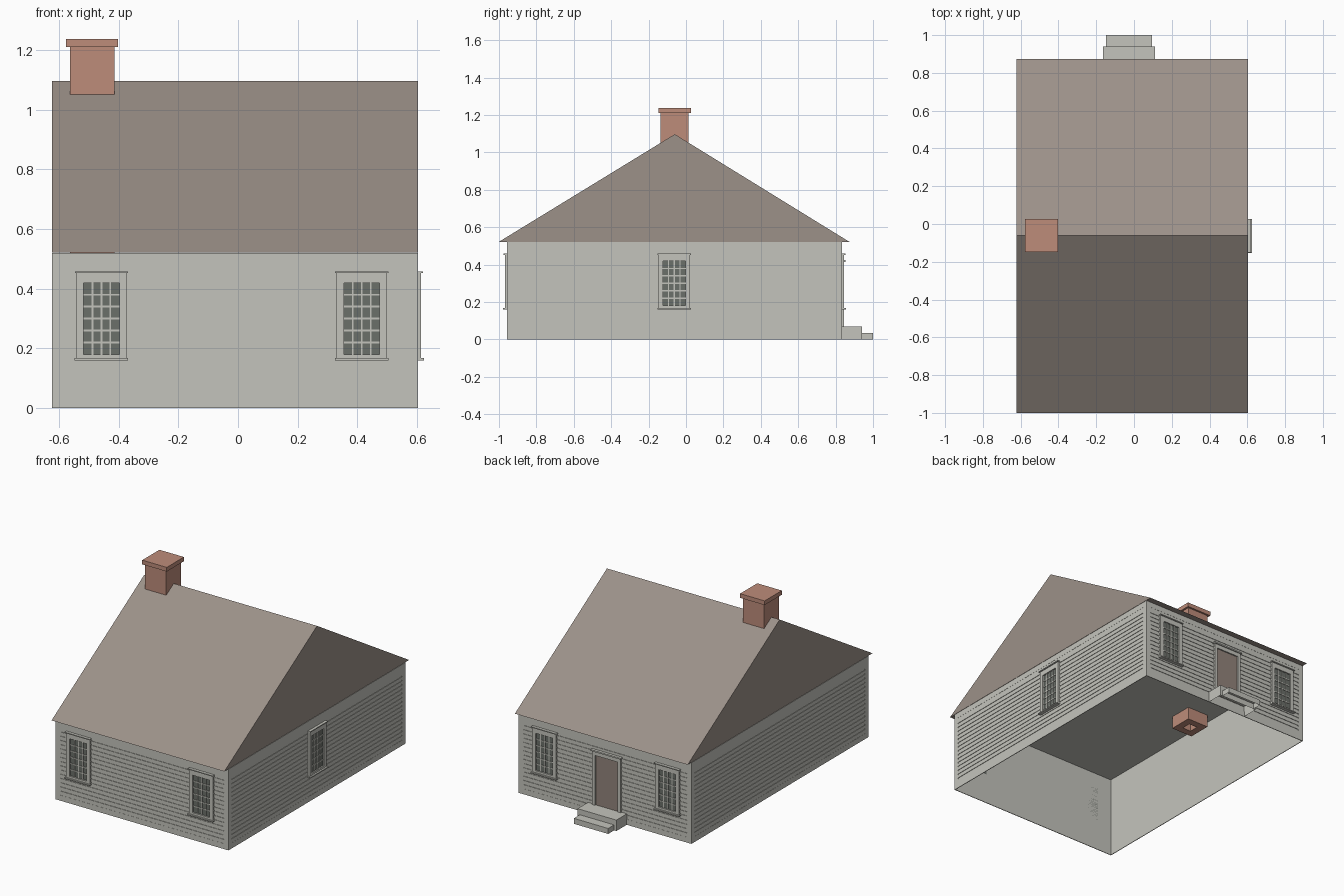
import bpy, bmesh

old = bpy.data.objects.get("Cube")
if old:
    bpy.data.objects.remove(old, do_unlink=True)


def material(name, hexcode):
    channels = [int(hexcode[i:i + 2], 16) / 255 for i in (0, 2, 4)]
    rgba = [c / 12.92 if c < 0.04 else ((c + 0.055) / 1.055) ** 2.4 for c in channels] + [1]
    mat = bpy.data.materials.new(name)
    mat.use_nodes = True
    mat.diffuse_color = rgba
    mat.node_tree.nodes["Principled BSDF"].inputs["Base Color"].default_value = rgba
    return mat


PAINT = material("weathered_grey_paint", "c4c4bc")
ROOF = material("roof_brown_grey", "9c9189")
BRICK = material("brick_red", "bd8c7a")
GLASS = material("dark_glass", "6b706a")
DOOR = material("door_brown", "93857c")


def add_box(bm, x, y, z, bottom=True, index=0):
    """Box from (min, max) pairs; the bottom face may be left open."""
    v = [bm.verts.new((a, b, c)) for c in sorted(z) for b in sorted(y) for a in sorted(x)]
    quads = [(0, 1, 5, 4), (1, 3, 7, 5), (3, 2, 6, 7), (2, 0, 4, 6), (4, 5, 7, 6)]
    if bottom:
        quads.append((0, 2, 3, 1))
    for q in quads:
        bm.faces.new([v[i] for i in q]).material_index = index


def finish(name, bm, *mats):
    mesh = bpy.data.meshes.new(name)
    bm.to_mesh(mesh)
    bm.free()
    for m in mats:
        mesh.materials.append(m)
    obj = bpy.data.objects.new(name, mesh)
    bpy.context.collection.objects.link(obj)
    return obj


def simple_box(name, mat, x, y, z, bottom=True):
    bm = bmesh.new()
    add_box(bm, x, y, z, bottom)
    return finish(name, bm, mat)


# Wall planes: axis of the outward normal, direction, and plane position
X0, X1, Y0, Y1, EAVE = -0.619, 0.599, -0.954, 0.831, 0.52
WALLS = {"front": ("y", -1, Y0), "back": ("y", 1, Y1), "left": ("x", 1, X1), "right": ("x", -1, X0)}
TRIM = 0.004


def on_wall(bm, side, u, z, d, index=0):
    """Box on a wall: u along the wall, d outward from it."""
    axis, sign, plane = WALLS[side]
    depth = [plane + sign * k for k in d]
    x, y = (u, depth) if axis == "y" else (depth, u)
    add_box(bm, x, y, z, True, index)


# Wall shell, open underneath with a flat ceiling
simple_box("house_walls", PAINT, (X0, X1), (Y0, Y1), (0, EAVE), bottom=False)

# Corner, sill and frieze boards with lapped siding between them
PITCH, FIRST, GROOVE = 0.0271, 0.065, 0.004
for side, (axis, sign, plane) in WALLS.items():
    a, b = (X0, X1) if axis == "y" else (Y0, Y1)
    end = TRIM if axis == "y" else 0
    bm = bmesh.new()
    on_wall(bm, side, (a - end, a + 0.029), (0, EAVE), (0, TRIM))
    on_wall(bm, side, (b - 0.029, b + end), (0, EAVE), (0, TRIM))
    for z in ((0, 0.035), (0.485, EAVE)):
        on_wall(bm, side, (a + 0.029, b - 0.029), z, (0, TRIM))
    finish(side + "_trim_boards", bm, PAINT)

    bm = bmesh.new()
    low = 0.035
    for i in range(16):
        line = FIRST + PITCH * i
        high = line - GROOVE if i < 15 else 0.485
        on_wall(bm, side, (a + 0.029, b - 0.029), (low, high), (0, 0.003))
        low = line + GROOVE
    finish(side + "_siding", bm, PAINT)


def window(name, side, centre):
    """Framed sash of four by six panes with a head cap and a sill."""
    bm = bmesh.new()
    half, pane_half, bottom, top = 0.085, 0.06, 0.18, 0.42
    # casing
    for s in (-1, 1):
        on_wall(bm, side, (centre + s * pane_half, centre + s * half), (0.165, 0.455), (0, 0.014))
    span = (centre - pane_half, centre + pane_half)
    on_wall(bm, side, span, (0.165, bottom), (0, 0.014))
    on_wall(bm, side, span, (top, 0.455), (0, 0.014))
    # cap and sill
    on_wall(bm, side, (centre - 0.089, centre + 0.089), (0.452, 0.458), (0, 0.021))
    on_wall(bm, side, (centre - 0.09, centre + 0.09), (0.16, 0.167), (0, 0.025))
    # glass and glazing bars
    on_wall(bm, side, span, (bottom, top), (0, 0.005), 1)
    for i in range(1, 4):
        u = centre - pane_half + i * pane_half / 2
        on_wall(bm, side, (u - 0.003, u + 0.003), (bottom, top), (0.004, 0.009))
    for i in range(1, 6):
        z = bottom + i * (top - bottom) / 6
        on_wall(bm, side, span, (z - 0.003, z + 0.003), (0.004, 0.0088))
    finish(name, bm, PAINT, GLASS)


for side in ("front", "back"):
    window(side + "_left_window", side, 0.415)
    window(side + "_right_window", side, -0.458)
window("left_side_window", "left", -0.063)

# Door with casing and cap
DC = -0.026
bm = bmesh.new()
for s in (-1, 1):
    on_wall(bm, "back", (DC + s * 0.08, DC + s * 0.1), (0.07, 0.415), (0, 0.014))
on_wall(bm, "back", (DC - 0.08, DC + 0.08), (0.39, 0.415), (0, 0.014))
on_wall(bm, "back", (DC - 0.107, DC + 0.107), (0.415, 0.424), (0, 0.021))
finish("door_casing", bm, PAINT)
bm = bmesh.new()
on_wall(bm, "back", (DC - 0.08, DC + 0.08), (0.07, 0.39), (0, 0.006))
finish("door", bm, DOOR)

# Hollow steps
simple_box("upper_step", PAINT, (-0.164, 0.111), (Y1, 0.94), (0, 0.07), bottom=False)
simple_box("lower_step", PAINT, (-0.148, 0.095), (0.94, 1.0), (0, 0.035), bottom=False)

# Gabled roof: triangular prism
bm = bmesh.new()
profile = [(-1.0, EAVE + 0.002), (0.873, EAVE + 0.002), (-0.06, 1.097)]
ends = [[bm.verts.new((x, y, z)) for y, z in profile] for x in (-0.623, 0.603)]
for ring in ends:
    bm.faces.new(ring)
for i in range(3):
    j = (i + 1) % 3
    bm.faces.new((ends[0][i], ends[0][j], ends[1][j], ends[1][i]))
bmesh.ops.recalc_face_normals(bm, faces=bm.faces)
finish("roof", bm, ROOF)

# Chimney: shaft, projecting cap, and the hollow foot below the ceiling
CX, CY = -0.489, -0.061


def square(r):
    return (CX - r, CX + r), (CY - r, CY + r)


simple_box("chimney_shaft", BRICK, *square(0.075), (EAVE, 1.215))
simple_box("chimney_cap", BRICK, *square(0.087), (1.21, 1.237))
bm = bmesh.new()
for s in (-1, 1):
    add_box(bm, (CX - 0.075, CX + 0.075), (CY + s * 0.03, CY + s * 0.075), (0.44, EAVE))
    add_box(bm, (CX + s * 0.03, CX + s * 0.075), (CY - 0.03, CY + 0.03), (0.44, EAVE))
finish("chimney_foot", bm, BRICK)
